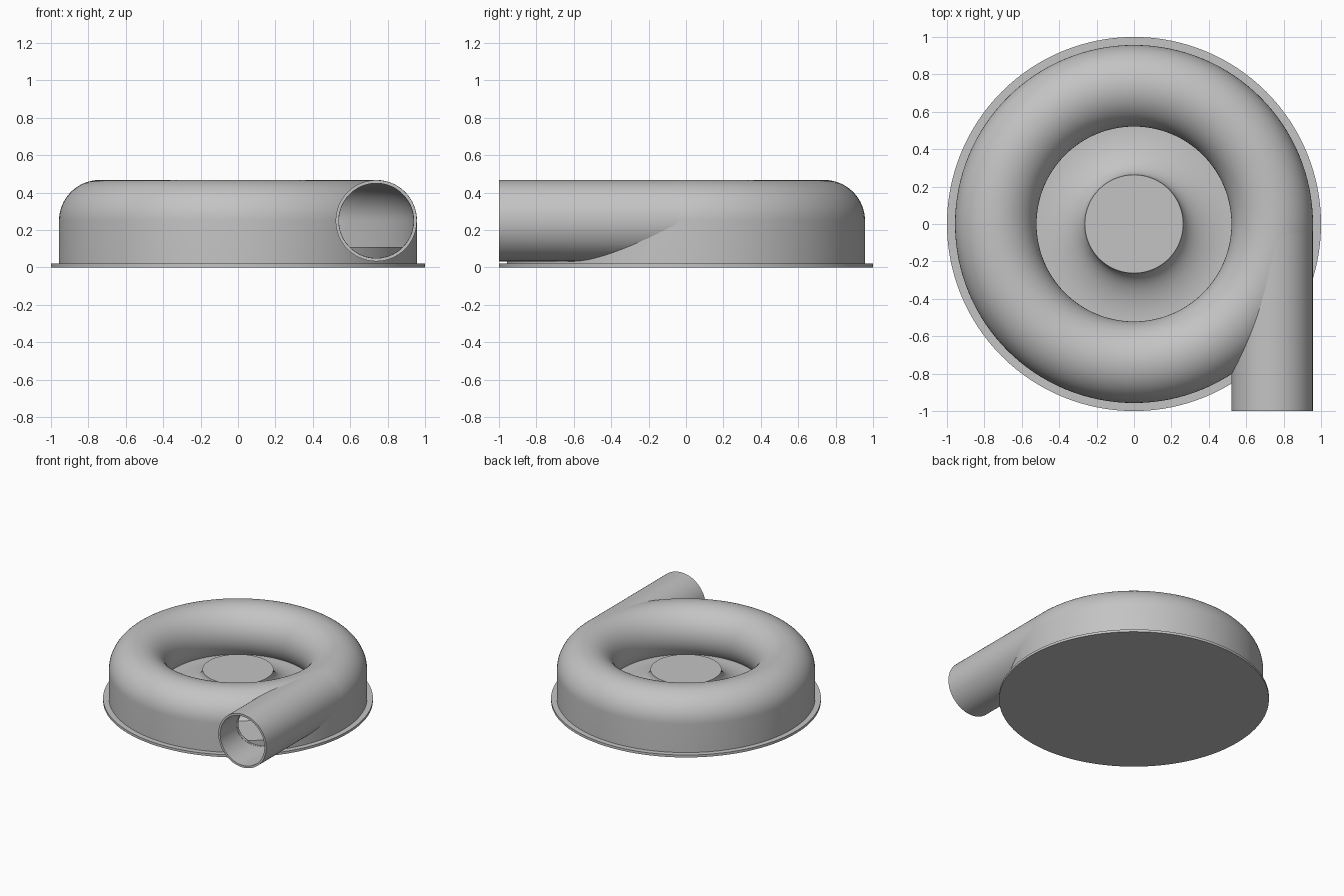
import bpy, bmesh, math
from mathutils import Matrix, Vector

cube = bpy.data.objects.get("Cube")
if cube:
    bpy.data.objects.remove(cube, do_unlink=True)

grey = bpy.data.materials.new("housing_grey")
grey.use_nodes = True
grey.diffuse_color = (0.55, 0.55, 0.55, 1)
grey.node_tree.nodes["Principled BSDF"].inputs["Base Color"].default_value = (0.55, 0.55, 0.55, 1)

TUBE_R, TUBE_Z = 0.739, 0.25       # centre line of the scroll
OUTER, INNER = 0.218, 0.2          # outside and bore radii
PLATE, FLOOR = 0.02, 0.11          # heights of flange and inner floor


def revolve(name, profile, closed=False, steps=128, matrix=None):
    """Spin (radius, height) points around z; open profiles start and end on the axis."""
    bm = bmesh.new()
    rings = []
    for i in range(steps):
        a = math.tau * i / steps
        rings.append([bm.verts.new((r * math.cos(a), r * math.sin(a), z)) for r, z in profile])
    n = len(profile)
    for i in range(steps):
        a, b = rings[i], rings[(i + 1) % steps]
        for j in range(n if closed else n - 1):
            k = (j + 1) % n
            bm.faces.new((a[j], b[j], b[k], a[k]))
    bmesh.ops.remove_doubles(bm, verts=bm.verts, dist=1e-5)
    bmesh.ops.recalc_face_normals(bm, faces=bm.faces)
    if matrix:
        bm.transform(matrix)
    mesh = bpy.data.meshes.new(name)
    bm.to_mesh(mesh)
    bm.free()
    mesh.materials.append(grey)
    obj = bpy.data.objects.new(name, mesh)
    bpy.context.collection.objects.link(obj)
    return obj


def arc(radius, end=225, steps=40):
    """Scroll section from the outer wall over the top and down the inside."""
    angles = [math.radians(end * i / steps) for i in range(steps + 1)]
    return [(TUBE_R + radius * math.cos(a), TUBE_Z + radius * math.sin(a)) for a in angles]


def cut(obj, cutter):
    cutter.hide_render = True
    mod = obj.modifiers.new("cut", "BOOLEAN")
    mod.operation = "DIFFERENCE"
    mod.solver = "EXACT"
    mod.object = cutter
    bpy.context.view_layer.objects.active = obj
    bpy.ops.object.modifier_apply(modifier=mod.name)
    bpy.data.objects.remove(cutter, do_unlink=True)


# Thin base flange
flange = revolve("base_flange", [(0, 0), (1, 0), (1, PLATE), (0, PLATE)])

# Raised floor with a flared hub in the middle
flare = []
for i in range(17):
    t = math.pi / 2 * i / 16
    flare.append((0.263 + 0.26 * (1 - math.cos(t)), 0.255 - (0.255 - FLOOR) * math.sin(t)))
hub = revolve("hub_and_floor", [(0, 0.255)] + flare + [(0.945, FLOOR), (0.945, 0.01), (0, 0.01)])

# Scroll shell: rounded top, straight outer wall
outside, inside = arc(OUTER), arc(INNER)
shell = revolve("scroll_shell", [(TUBE_R + OUTER, 0.01)] + outside + inside[::-1]
                + [(TUBE_R + INNER, 0.01)], closed=True)

# Outlet pipe leaving the scroll at a tangent towards the front
along_y = Matrix.Translation(Vector((TUBE_R, -1, TUBE_Z))) @ Matrix.Rotation(-math.pi / 2, 4, "X")
r_out = OUTER - 0.001
pipe = revolve("outlet_pipe", [(INNER, 0), (r_out, 0), (r_out, 0.98), (INNER, 0.98)],
               closed=True, steps=96, matrix=along_y)

# Open the pipe into the scroll
bore = revolve("bore_cutter", [(0, -0.1), (INNER - 0.001, -0.1), (INNER - 0.001, 0.95), (0, 0.95)],
               steps=96, matrix=along_y)
cut(shell, bore)
chamber = revolve("chamber_cutter", [(TUBE_R + INNER, -0.05)] + inside
                  + [(inside[-1][0], -0.05)], closed=True)
cut(pipe, chamber)

# Smooth shading with crisp edges
bpy.ops.object.select_all(action="DESELECT")
for obj in (flange, hub, shell, pipe):
    obj.select_set(True)
bpy.context.view_layer.objects.active = shell
bpy.ops.object.shade_smooth_by_angle(angle=math.radians(35))
